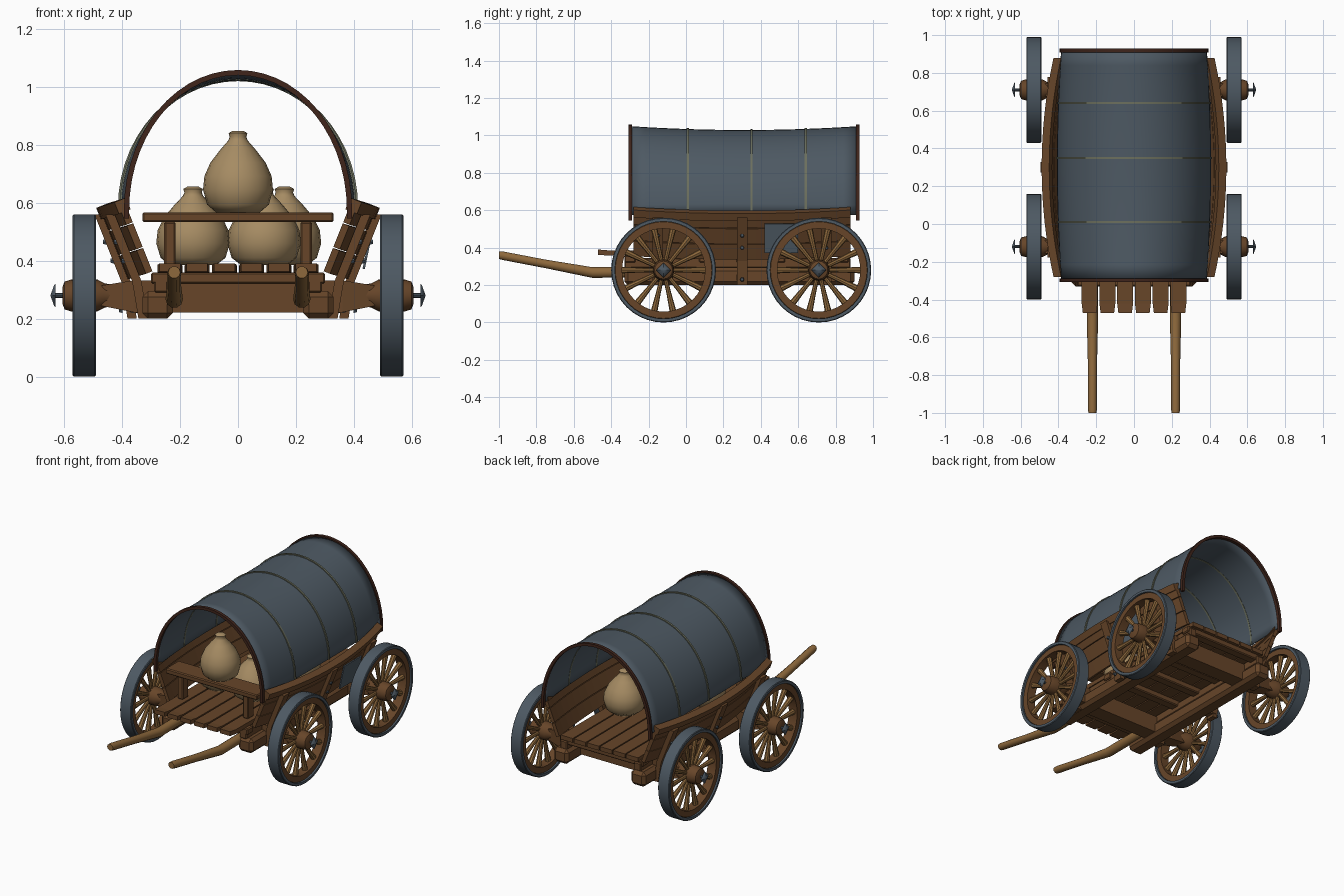
import bpy, bmesh, math
from math import sin, cos, pi, radians
from mathutils import Matrix, Vector

cube = bpy.data.objects.get("Cube")
if cube:
    bpy.data.objects.remove(cube, do_unlink=True)


def material(name, r, g, b):
    m = bpy.data.materials.new(name)
    m.use_nodes = True
    m.diffuse_color = (r, g, b, 1)
    bsdf = m.node_tree.nodes["Principled BSDF"]
    bsdf.inputs["Base Color"].default_value = (r, g, b, 1)
    bsdf.inputs["Roughness"].default_value = 0.8
    return m


SLATE = material("slate_blue", 0.075, 0.1, 0.125)
WOOD = material("brown_wood", 0.135, 0.06, 0.022)
LIGHT = material("light_wood", 0.27, 0.14, 0.045)
SACK = material("sackcloth", 0.38, 0.26, 0.125)
DARK = material("dark_red_wood", 0.05, 0.018, 0.011)
ROPE = material("grey_green_rope", 0.15, 0.16, 0.11)


def make(name, bm, mat, smooth=None):
    bmesh.ops.recalc_face_normals(bm, faces=bm.faces[:])
    me = bpy.data.meshes.new(name)
    bm.to_mesh(me)
    bm.free()
    me.materials.append(mat)
    ob = bpy.data.objects.new(name, me)
    bpy.context.collection.objects.link(ob)
    if smooth:
        bpy.ops.object.select_all(action='DESELECT')
        ob.select_set(True)
        bpy.context.view_layer.objects.active = ob
        bpy.ops.object.shade_smooth_by_angle(angle=radians(smooth))
    return ob


def loft(bm, rings, closed=True, caps=True):
    """Skin a list of point rings."""
    rows = [[bm.verts.new(p) for p in ring] for ring in rings]
    n = len(rows[0])
    for a, b in zip(rows, rows[1:]):
        for i in range(n if closed else n - 1):
            j = (i + 1) % n
            bm.faces.new((a[i], a[j], b[j], b[i]))
    if caps and closed:
        bm.faces.new(rows[0])
        bm.faces.new(rows[-1])


def circle(r, h, segs, axis="x"):
    pts = [(r * cos(2 * pi * i / segs), r * sin(2 * pi * i / segs)) for i in range(segs)]
    if axis == "x":
        return [(h, a, b) for a, b in pts]
    if axis == "y":
        return [(a, h, b) for a, b in pts]
    return [(a, b, h) for a, b in pts]


def box(name, x, y, z, mat=WOOD, bevel=0.006, tilt=0):
    """Box from (low, high) ranges, optionally tilted about y."""
    size = [r[1] - r[0] for r in (x, y, z)]
    bm = bmesh.new()
    bmesh.ops.create_cube(bm, size=1, matrix=Matrix.Diagonal((*size, 1)))
    if bevel:
        bmesh.ops.bevel(bm, geom=bm.edges[:], offset=bevel, segments=1, affect='EDGES')
    ob = make(name, bm, mat)
    ob.location = [sum(r) / 2 for r in (x, y, z)]
    ob.rotation_euler.y = tilt
    return ob


# --- Wheels: tyre, felloe, spokes, hub and nut ---
def ring_band(name, r0, r1, x0, x1, mat):
    bm = bmesh.new()
    c = 0.004
    prof = [(r0, x0), (r1 - c, x0), (r1, x0 + c), (r1, x1 - c), (r1 - c, x1), (r0, x1), (r0, x0)]
    loft(bm, [circle(r, x, 40) for r, x in prof], caps=False)
    bmesh.ops.remove_doubles(bm, verts=bm.verts[:], dist=1e-5)
    return make(name, bm, mat, 35)


def spokes():
    bm = bmesh.new()
    for i in range(14):
        part = bmesh.new()
        loft(part, [circle(0.011, 0.04, 8, "z"), circle(0.013, 0.13, 8, "z"), circle(0.018, 0.23, 8, "z")])
        part.transform(Matrix.Rotation(2 * pi * (i + 0.5) / 14, 4, 'X'))
        tmp = bpy.data.meshes.new("tmp")
        part.to_mesh(tmp)
        part.free()
        bm.from_mesh(tmp)
        bpy.data.meshes.remove(tmp)
    return make("spokes", bm, LIGHT, 40)


def turned(name, prof, segs, mat):
    bm = bmesh.new()
    loft(bm, [circle(r, x, segs) for r, x in prof])
    return make(name, bm, mat, 35)


HUB = [(0.034, -0.11), (0.042, -0.07), (0.055, -0.045), (0.058, 0), (0.055, 0.045), (0.048, 0.068), (0.03, 0.075)]
wheel = [ring_band("wheel_tyre", 0.26, 0.28, -0.04, 0.04, SLATE),
         ring_band("wheel_felloe", 0.222, 0.262, -0.03, 0.03, WOOD),
         spokes(),
         turned("wheel_hub", HUB, 16, WOOD),
         turned("wheel_nut", [(0.04, 0.1), (0.036, 0.104), (0.003, 0.116)], 4, SLATE),
         turned("wheel_pin", [(0.008, 0.07), (0.008, 0.104)], 8, SLATE)]
for y, end in ((-0.12, "front"), (0.71, "rear")):
    for side, word in ((1, "left"), (-1, "right")):
        for part in wheel:
            ob = part.copy()
            ob.name = f"{end}_{word}_{part.name}"
            ob.location = (side * 0.53, y, 0.28)
            ob.rotation_euler.z = 0 if side > 0 else pi
            bpy.context.collection.objects.link(ob)
for part in wheel:
    bpy.data.objects.remove(part, do_unlink=True)

# --- Axles with tapered ends ---
for y, end in ((-0.12, "front"), (0.71, "rear")):
    bm = bmesh.new()
    loft(bm, [[(x, y + a * d, zc + b * h) for a, b in ((-1, -1), (1, -1), (1, 1), (-1, 1))]
              for x, d, zc, h in ((-0.5, 0.03, 0.28, 0.03), (-0.36, 0.05, 0.277, 0.055),
                                  (0.36, 0.05, 0.277, 0.055), (0.5, 0.03, 0.28, 0.03))])
    make(f"{end}_axle", bm, WOOD)

# --- Frame, floor and seat ---
for s in (-1, 1):
    box("sill", sorted((s * 0.225, s * 0.33)), (-0.33, 0.9), (0.2, 0.295), bevel=0.02)
    box("seat_support", sorted((s * 0.215, s * 0.255)), (-0.26, -0.2), (0.385, 0.535))
    box("side_bearer", sorted((s * 0.24, s * 0.29)), (-0.33, 0.88), (0.29, 0.345))
for y in (-0.3, 0.1, 0.3, 0.5, 0.84):
    box("cross_bearer", (-0.3, 0.3), (y - 0.03, y + 0.03), (0.32, 0.36))
for i in range(6):
    x = -0.235 + 0.094 * i
    bm = bmesh.new()
    loft(bm, [[(x - w, y, z), (x + w, y, z), (x + w, y, z + 0.028), (x - w, y, z + 0.028)]
              for y, z, w in ((-0.47, 0.362, 0.036), (-0.42, 0.358, 0.042), (0.0, 0.355, 0.043), (0.89, 0.355, 0.043))])
    make("floor_plank", bm, WOOD)
box("seat_board", (-0.33, 0.33), (-0.275, -0.14), (0.533, 0.567))


# --- Bowed side walls with uprights and bolts ---
def wall_x(y, z):
    t = (y - 0.3) / 0.59
    return 0.3 + 0.4 * (z - 0.33) + 0.065 * (1 - t * t)


def lift(y):
    return 0.02 * ((y - 0.3) / 0.59) ** 2


ys = [-0.28 + 1.16 * i / 16 for i in range(17)]
for s, word in ((1, "left"), (-1, "right")):
    for z0, z1, thick in ((0.34, 0.42, 0.022), (0.424, 0.505, 0.022), (0.509, 0.56, 0.022), (0.55, 0.59, 0.04)):
        bm = bmesh.new()
        loft(bm, [[(s * (wall_x(y, z) + o), y, z + lift(y) - 0.4 * o)
                   for z, o in ((z0, -thick / 2), (z0, thick / 2), (z1, thick / 2), (z1, -thick / 2))] for y in ys])
        make(f"{word}_side_plank", bm, WOOD)
    for y in (-0.15, 0.3, 0.75):
        bm = bmesh.new()
        rings = []
        for z, o in ((0.2, 0.0), (0.33, 0.022), (0.56, 0.022)):
            x = wall_x(y, max(z, 0.33)) + o
            rings.append([(s * (x + a * 0.016), y + b * 0.028, z) for a, b in ((-1, -1), (1, -1), (1, 1), (-1, 1))])
        loft(bm, rings)
        make(f"{word}_upright", bm, WOOD)
        for z in (0.23, 0.4, 0.465):
            x = wall_x(y, max(z, 0.33)) + 0.034
            bm = bmesh.new()
            loft(bm, [circle(0.012, 0, 6), circle(0.008, s * 0.012, 6)])
            make("bolt", bm, SLATE).location = (s * x, y, z)
    box(f"{word}_sill_link", sorted((s * 0.3, s * 0.38)), (0.27, 0.33), (0.22, 0.26))
box("side_plate", (0.446, 0.454), (0.42, 0.6), (0.37, 0.53), SLATE, 0, radians(12))

# --- Canvas cover, end hoops and ropes ---
Y0, Y1 = -0.29, 0.915


def arch(y, grow=0.0, low=0.0, steps=28):
    t = (y - 0.3125) / 0.6025
    bow = 1 - t * t
    w, top = 0.382 + 0.022 * bow + grow, 1.045 - 0.02 * bow + grow
    base = 0.575 + 0.01 * bow
    pts = [(w * cos(pi * i / steps), y, base + (top - base) * sin(pi * i / steps)) for i in range(steps + 1)]
    if low:
        pts = [(w, y, base - low)] + pts + [(-w, y, base - low)]
    return pts


bm = bmesh.new()
loft(bm, [arch(Y0 + (Y1 - Y0) * i / 16) for i in range(17)], closed=False)
canvas = make("canvas_cover", bm, SLATE, 50)
solid = canvas.modifiers.new("Thickness", 'SOLIDIFY')
solid.thickness = 0.008
solid.offset = 0


def band(name, y, half, thick, low, mat):
    outer, inner = arch(y, thick, low), arch(y, -0.006, low)
    bm = bmesh.new()
    loft(bm, [[(o[0], y - half, o[2]), (o[0], y + half, o[2]), (i[0], y + half, i[2]), (i[0], y - half, i[2])]
              for o, i in zip(outer, inner)])
    make(name, bm, mat, 35)


band("front_hoop", -0.298, 0.01, 0.012, 0.03, DARK)
band("rear_hoop", 0.918, 0.01, 0.012, 0.03, DARK)
for y in (0.01, 0.35, 0.64):
    band("cover_rope", y, 0.006, 0.01, 0.0, ROPE)

# --- Draught shafts ---
for s in (-1, 1):
    bm = bmesh.new()
    rings = []
    for y, z, r in ((-1, 0.36, 0.021), (-0.98, 0.357, 0.024), (-0.75, 0.313, 0.024), (-0.5, 0.267, 0.03), (-0.42, 0.268, 0.03), (-0.1, 0.27, 0.03)):
        rings.append([(s * 0.22 + px, y, z + pz) for px, _, pz in circle(r, 0, 10, "y")])
    loft(bm, rings)
    make("draught_shaft", bm, LIGHT, 40)

# --- Tied sacks ---
SHAPE = ((0.08, 0), (0.112, 0.025), (0.127, 0.075), (0.122, 0.12), (0.1, 0.165), (0.062, 0.21), (0.035, 0.238), (0.03, 0.25), (0.034, 0.262), (0.02, 0.27))
for x, y, z, h in ((-0.155, 0.03, 0.385, 1), (0.09, 0.02, 0.385, 1), (0.16, 0.4, 0.385, 1), (0, -0.18, 0.567, 1.04)):
    bm = bmesh.new()
    loft(bm, [circle(r * (0.95 if h > 1 else 1), k * h, 20, "z") for r, k in SHAPE])
    make("sack", bm, SACK, 60).location = (x, y, z)
